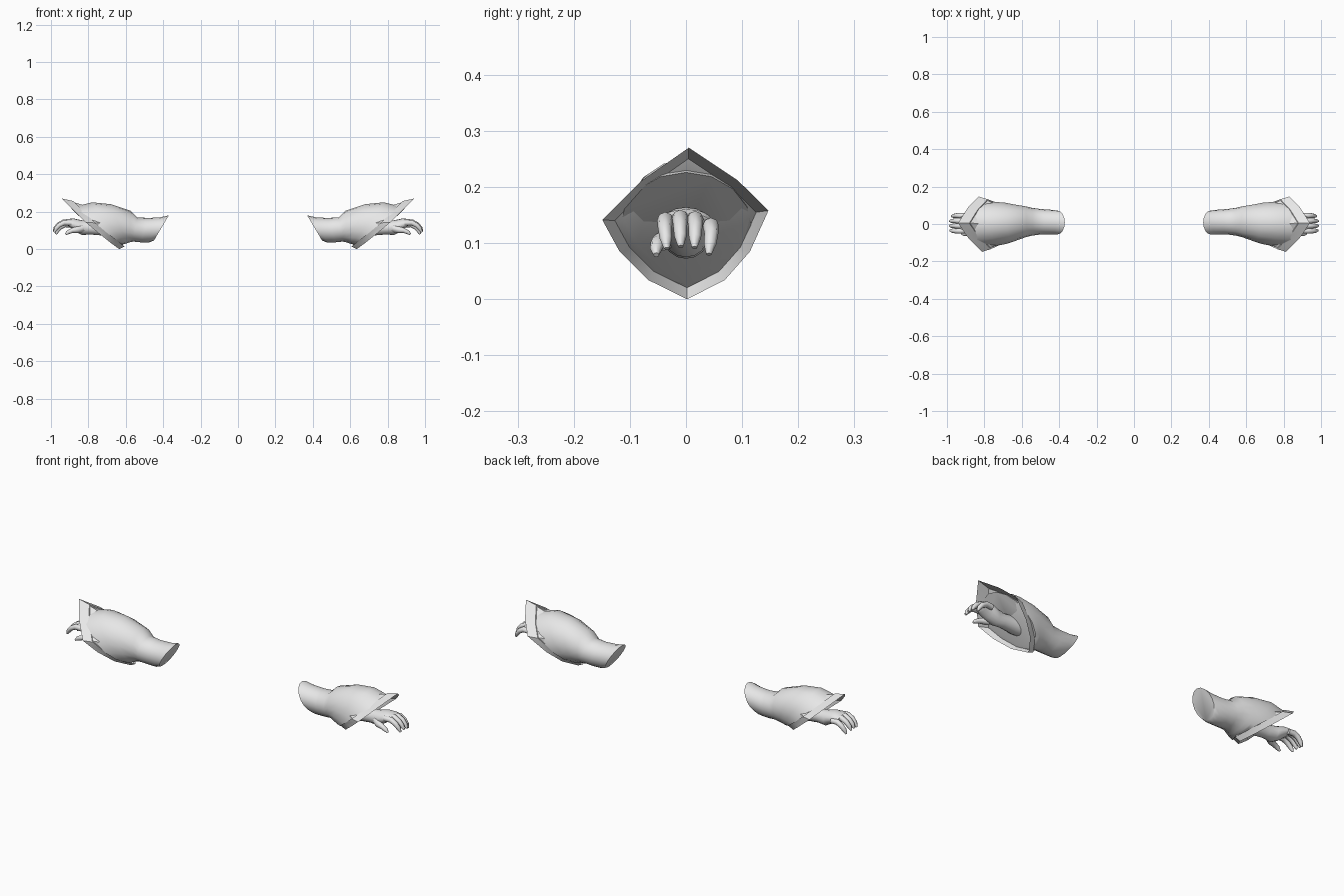
import bpy, bmesh, math
from mathutils import Vector

if "Cube" in bpy.data.objects:
    bpy.data.objects.remove(bpy.data.objects["Cube"])

grey = bpy.data.materials.new("light grey")
grey.diffuse_color = (0.8, 0.8, 0.8, 1)
grey.use_nodes = True
grey.node_tree.nodes["Principled BSDF"].inputs["Base Color"].default_value = grey.diffuse_color


def build(name, rings, angle):
    """Skin a list of point rings, cap both ends, mirror to the other arm."""
    bm = bmesh.new()
    loops = [[bm.verts.new(p) for p in ring] for ring in rings]
    n = len(loops[0])
    for a, b in zip(loops, loops[1:]):
        for i in range(n):
            j = (i + 1) % n
            bm.faces.new((a[i], a[j], b[j], b[i]))
    bm.faces.new(loops[0])
    bm.faces.new(loops[-1])
    bmesh.ops.recalc_face_normals(bm, faces=bm.faces)
    me = bpy.data.meshes.new(name)
    bm.to_mesh(me)
    bm.free()
    me.materials.append(grey)
    ob = bpy.data.objects.new(name, me)
    bpy.context.collection.objects.link(ob)
    bpy.ops.object.select_all(action='DESELECT')
    ob.select_set(True)
    bpy.context.view_layer.objects.active = ob
    bpy.ops.object.shade_smooth_by_angle(angle=math.radians(angle))
    ob.modifiers.new("other_arm", 'MIRROR').use_clip = False
    return ob


def oval(top, bottom, half_width, y=0.0, n=16):
    """Oval ring whose top and bottom are (x, z) points."""
    t, b = Vector((top[0], y, top[1])), Vector((bottom[0], y, bottom[1]))
    c, h = (t + b) / 2, (t - b) / 2
    return [c + h * math.cos(k * math.tau / n)
            + Vector((0, half_width * math.sin(k * math.tau / n), 0)) for k in range(n)]


def digit(name, path, radii):
    """Tapered finger along (x, y, z) points."""
    rings = []
    for i, (x, y, z) in enumerate(path):
        p, q = path[max(i - 1, 0)], path[min(i + 1, len(path) - 1)]
        d = Vector((q[0] - p[0], q[2] - p[2])).normalized()
        r = radii[i]
        rings.append(oval((x - d.y * r, z + d.x * r), (x + d.y * r, z - d.x * r), r, y, 8))
    build(name, rings, 50)


# Sleeve body, leaning towards the slanted cuff
build("sleeve", [
    oval((.37, .18), (.45, .045), .064, .008),
    oval((.415, .17), (.475, .036), .066, .01),
    oval((.48, .166), (.52, .036), .068, .012),
    oval((.54, .17), (.56, .04), .075, .012),
    oval((.575, .205), (.58, .036), .082, .012),
    oval((.68, .24), (.597, .03), .098, .006),
    oval((.78, .25), (.61, .026), .112, .003),
    oval((.875, .226), (.625, .026), .118),
], 45)

# Flared angular cuff: lip, outer band, mouth, then the hollow inside
edge = [(.005, .27), (.092, .212), (.147, .158), (.114, .085), (.069, .034),
        (.002, 0), (-.067, .034), (-.119, .086), (-.149, .141), (-.078, .212)]


def cuff_ring(scale, shift):
    pts = []
    for y, z in edge:
        x = .635 + z * 1.13 + abs(y) * .12
        pts.append(Vector((.79 + (x - .79) * scale + shift, y * scale,
                           .137 + (z - .137) * scale)))
    return pts


build("cuff", [cuff_ring(.74, -.035), cuff_ring(.90, -.045), cuff_ring(1, 0),
               cuff_ring(.70, -.085), cuff_ring(.34, -.19)], 40)

# Forearm and palm
build("forearm_and_palm", [
    oval((.60, .165), (.60, .075), .045),
    oval((.72, .155), (.72, .072), .042),
    oval((.80, .148), (.79, .078), .033),
    oval((.84, .155), (.835, .075), .040),
    oval((.88, .164), (.875, .098), .047),
    oval((.915, .160), (.905, .122), .046),
    oval((.928, .152), (.92, .132), .040),
], 50)

# Curled fingers: sideways position, reach and drop
for name, y, reach, drop in (("index_finger", -.036, .97, .004), ("middle_finger", -.010, 1, 0),
                             ("ring_finger", .016, 1, .002), ("little_finger", .043, .88, .014)):
    path = [(.89 + dx * reach, y * s, z - drop) for dx, z, s in
            ((0, .143, 1), (.04, .145, 1.03), (.068, .131, 1.05), (.086, .112, 1), (.096, .094, .95))]
    digit(name, path, (.014, .0145, .0125, .011, .005))

# Thumb
digit("thumb", [(.825, -.022, .112), (.855, -.040, .104), (.885, -.050, .100),
                (.908, -.053, .090), (.922, -.053, .079)], (.02, .018, .0135, .011, .005))
